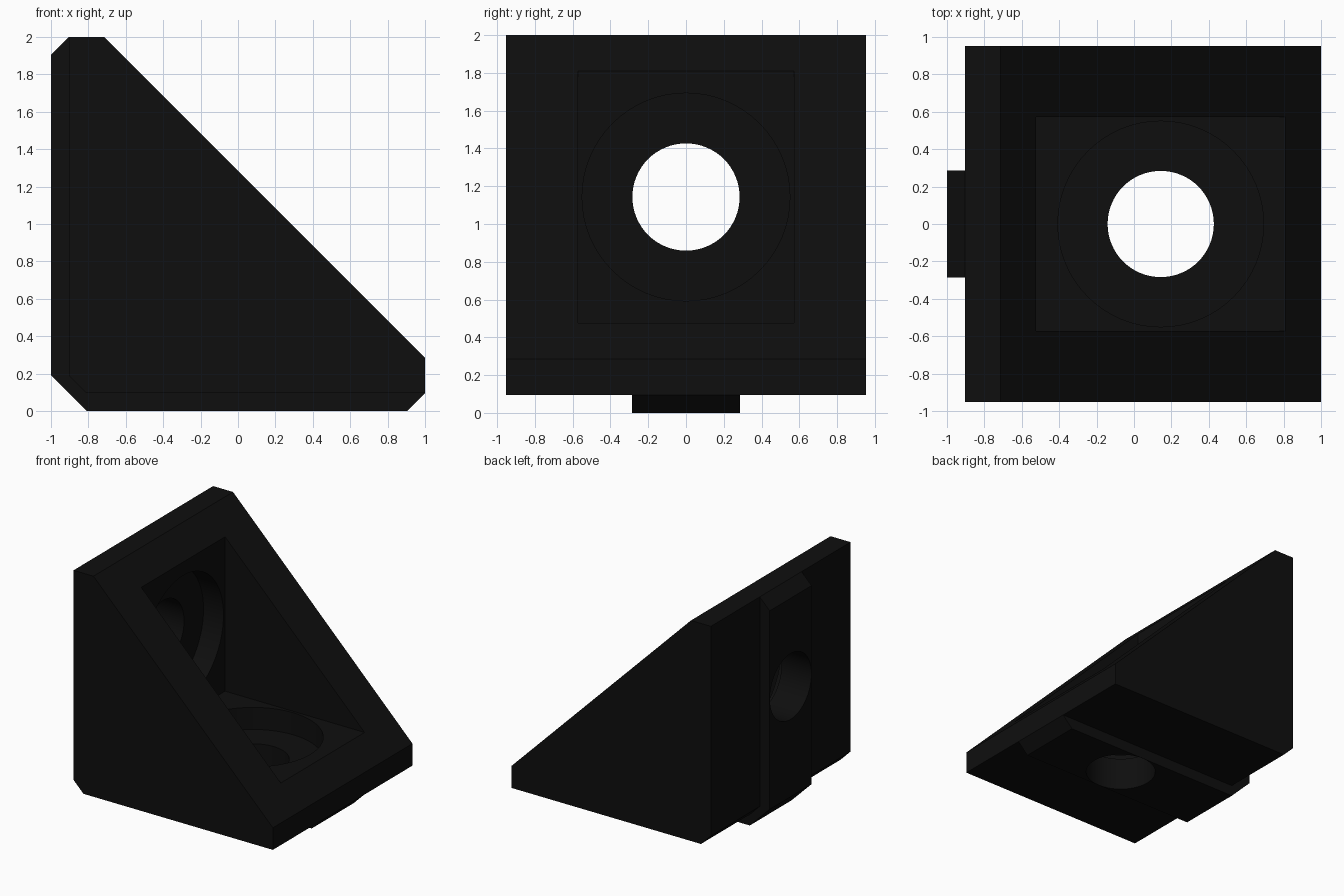
import bpy, bmesh, math
from mathutils import Matrix, Vector

if "Cube" in bpy.data.objects:
    bpy.data.objects.remove(bpy.data.objects["Cube"])

U = 2 / 21            # one design step; the bracket is 21 steps long
HALF_WIDTH = 10 * U
POCKET_HALF = 6 * U
KEY_HALF = 3 * U
HOLE_R = 0.284
BORE_R = 0.55

black = bpy.data.materials.new("black plastic")
black.diffuse_color = (0.0045, 0.0045, 0.0045, 1)
black.use_nodes = True
black.node_tree.nodes["Principled BSDF"].inputs["Base Color"].default_value = black.diffuse_color


def finish(bm, name):
    bmesh.ops.recalc_face_normals(bm, faces=bm.faces)
    mesh = bpy.data.meshes.new(name)
    bm.to_mesh(mesh)
    bm.free()
    mesh.materials.append(black)
    obj = bpy.data.objects.new(name, mesh)
    bpy.context.collection.objects.link(obj)
    return obj


def prism(name, profile, half):
    """Extrude an (x, z) profile symmetrically along y."""
    bm = bmesh.new()
    face = bm.faces.new([bm.verts.new((x, -half, z)) for x, z in profile])
    out = bmesh.ops.extrude_face_region(bm, geom=[face])
    verts = [v for v in out["geom"] if isinstance(v, bmesh.types.BMVert)]
    bmesh.ops.translate(bm, verts=verts, vec=(0, 2 * half, 0))
    return finish(bm, name)


def cylinder(name, radius, start, end):
    """Round cutter between two points."""
    start, end = Vector(start), Vector(end)
    axis = end - start
    rot = axis.to_track_quat('Z', 'Y').to_matrix().to_4x4()
    bm = bmesh.new()
    bmesh.ops.create_cone(bm, cap_ends=True, segments=64, radius1=radius,
                          radius2=radius, depth=axis.length,
                          matrix=Matrix.Translation((start + end) / 2) @ rot)
    return finish(bm, name)


def combine(target, tool, operation):
    """Apply a boolean and discard the tool."""
    mod = target.modifiers.new(operation, 'BOOLEAN')
    mod.operation = operation
    mod.solver = 'EXACT'
    mod.object = tool
    bpy.context.view_layer.objects.active = target
    bpy.ops.object.modifier_apply(modifier=mod.name)
    bpy.data.objects.remove(tool, do_unlink=True)


# Wedge body: outer faces at x = left and z = low, sloped open side
left, low = -1 + U, U
slope = 1 + 3 * U     # sloped side lies on x + z = slope
bracket = prism("corner_bracket", [
    (left, low + U), (left + U, low), (1, low), (1, 3 * U),
    (slope - 2, 2), (left, 2)], HALF_WIDTH)

# Locating key running along both mounting faces
key = prism("locating_key", [
    (-1, 2 * U), (-1 + 2 * U, 0), (1 - U, 0), (1, U), (0.9, 0.15),
    (-0.85, 0.15), (-0.85, 1.9), (-1 + U, 2), (-1, 2 - U)], KEY_HALF)
combine(bracket, key, 'UNION')

# Triangular pocket opened through the slope
wall, floor = -1 + 5 * U, 5 * U
over = slope + 0.2
pocket = prism("pocket_cutter", [
    (wall, floor), (slope - floor, floor), (over - floor, floor + 0.2),
    (wall + 0.2, over - wall), (wall, slope - wall)], POCKET_HALF)
combine(bracket, pocket, 'DIFFERENCE')

# Screw recess and through hole in each mounting plate
cx, cz = -1 + 12 * U, 12 * U
for radius, depth in ((BORE_R, 3 * U), (HOLE_R, -0.1)):
    combine(bracket, cylinder("floor_cutter", radius, (cx, 0, depth),
                              (cx, 0, floor + 0.04)), 'DIFFERENCE')
    combine(bracket, cylinder("wall_cutter", radius, (-1 + depth, 0, cz),
                              (wall + 0.04, 0, cz)), 'DIFFERENCE')

# Round hole walls smooth, all other edges sharp
bpy.ops.object.select_all(action='DESELECT')
bracket.select_set(True)
bpy.context.view_layer.objects.active = bracket
bpy.ops.object.shade_smooth_by_angle(angle=math.radians(30))
